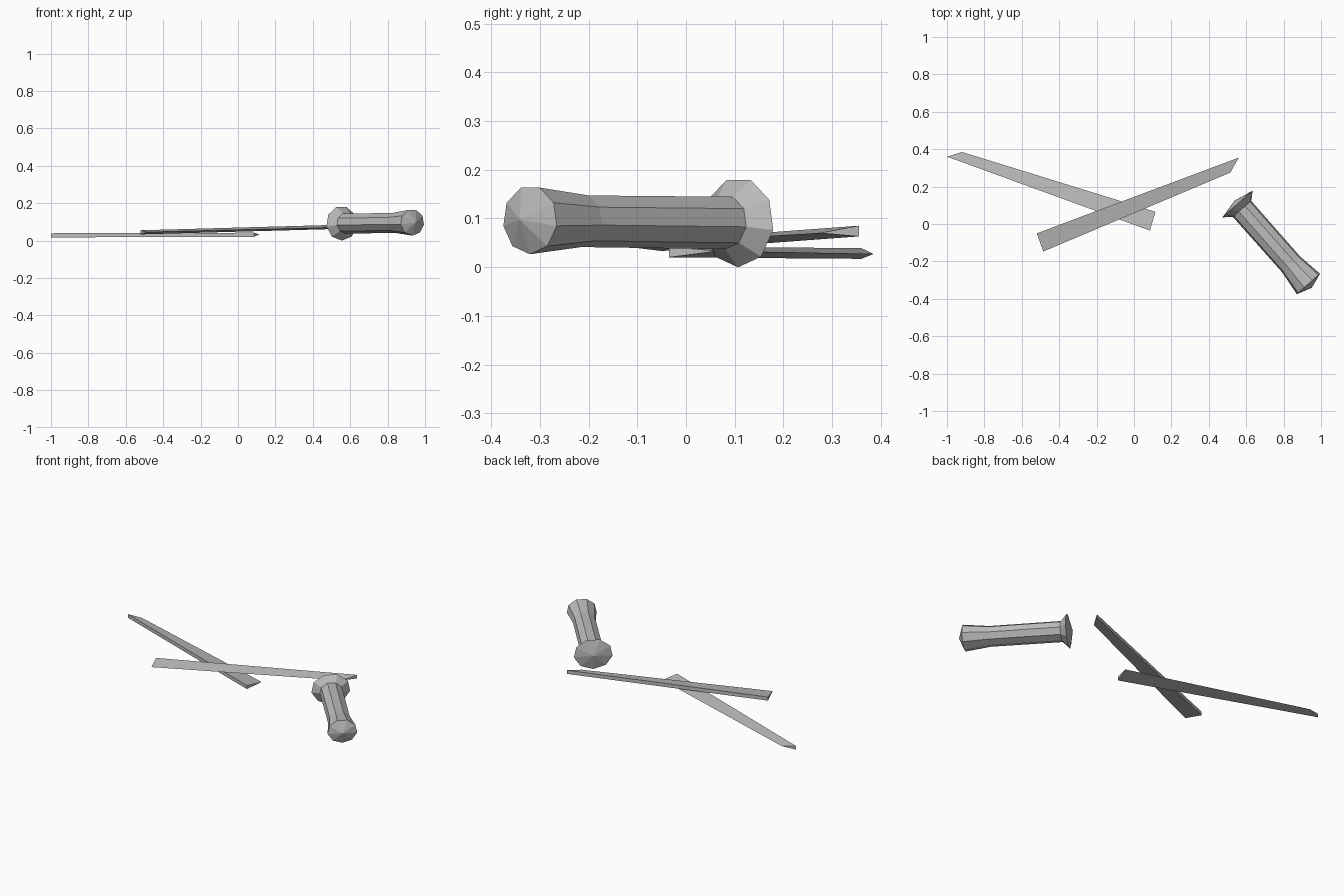
import bpy, bmesh, math
from mathutils import Vector

cube = bpy.data.objects.get("Cube")
if cube:
    bpy.data.objects.remove(cube, do_unlink=True)

GREY = (0.5, 0.5, 0.5, 1.0)
mat = bpy.data.materials.new("plain_grey")
mat.use_nodes = True
mat.diffuse_color = GREY
bsdf = next(n for n in mat.node_tree.nodes if n.type == 'BSDF_PRINCIPLED')
bsdf.inputs["Base Color"].default_value = GREY


def finish(name, bm):
    bmesh.ops.recalc_face_normals(bm, faces=bm.faces[:])
    mesh = bpy.data.meshes.new(name)
    bm.to_mesh(mesh)
    bm.free()
    mesh.materials.append(mat)
    obj = bpy.data.objects.new(name, mesh)
    bpy.context.collection.objects.link(obj)
    return obj


def blade(name, spine_heel, spine_tip, edge_tip, edge_heel, half=0.011):
    """Wedge-shaped blade: thick spine tapering to a sharp edge."""
    bm = bmesh.new()
    up = Vector((0, 0, half))
    sh, st = Vector(spine_heel), Vector(spine_tip)
    ht, hb, tt, tb = (bm.verts.new(p) for p in (sh + up, sh - up, st + up, st - up))
    et, eh = bm.verts.new(edge_tip), bm.verts.new(edge_heel)
    for face in ((ht, tt, et, eh), (hb, tb, et, eh), (ht, hb, tb, tt),
                 (ht, hb, eh), (tt, tb, et)):
        bm.faces.new(face)
    return finish(name, bm)


def lathe(name, start, end, profile, sides=9, squash=0.84):
    """Oval faceted body; profile is (distance from start, half width)."""
    start, end = Vector(start), Vector(end)
    axis = (end - start).normalized()
    side = axis.cross(Vector((0, 0, 1))).normalized()
    up = side.cross(axis)
    bm = bmesh.new()
    rings = []
    for t, r in profile:
        c = start + axis * t
        if r == 0:
            rings.append([bm.verts.new(c)] * sides)
            continue
        ring = []
        for i in range(sides):
            a = 2 * math.pi * i / sides
            ring.append(bm.verts.new(c + side * r * math.sin(a) - up * r * squash * math.cos(a)))
        rings.append(ring)
    for lower, upper in zip(rings, rings[1:]):
        for i in range(sides):
            j = (i + 1) % sides
            corners = dict.fromkeys((lower[i], lower[j], upper[j], upper[i]))
            bm.faces.new(list(corners))
    return finish(name, bm)


# Two crossed blades, the second resting over the first
blade("lower_blade", (0.085, -0.035, 0.031), (-1.0, 0.36, 0.028),
      (-0.92, 0.385, 0.027), (0.115, 0.065, 0.033))
blade("upper_blade", (-0.52, -0.05, 0.044), (0.56, 0.355, 0.074),
      (0.515, 0.275, 0.07), (-0.485, -0.147, 0.045))

# Faceted hilt: pointed guard, grip, flared pommel
lathe("hilt", (0.554, 0.1075, 0.092), (0.933, -0.321, 0.097),
      [(-0.024, 0), (0, 0.11), (0.036, 0.066), (0.43, 0.065), (0.571, 0.084), (0.599, 0)])
